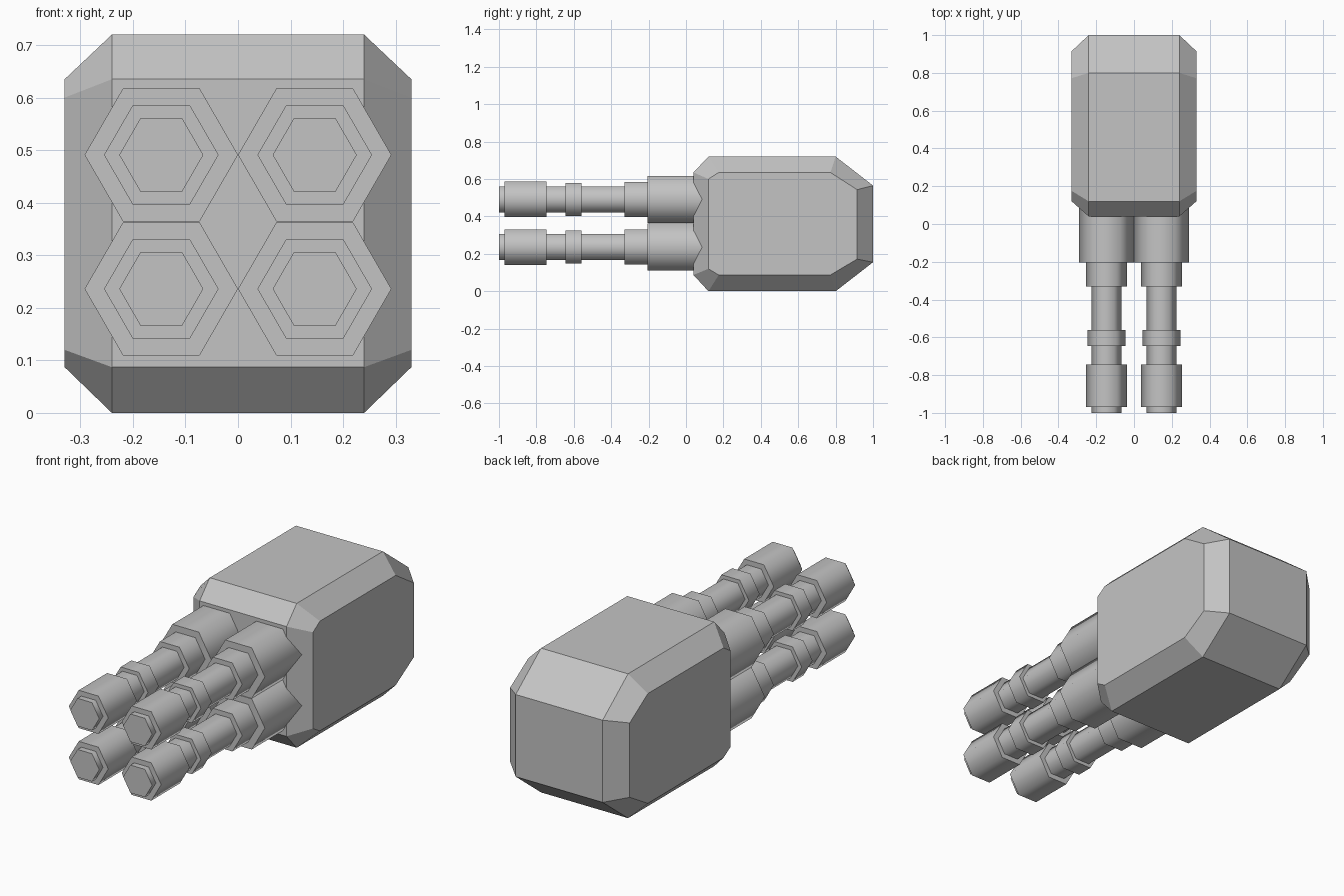
import bpy, bmesh, math

cube = bpy.data.objects.get("Cube")
if cube:
    bpy.data.objects.remove(cube, do_unlink=True)

# Single grey metal colour
grey = bpy.data.materials.new("grey_metal")
grey.use_nodes = True
colour = (0.55, 0.55, 0.55, 1.0)
grey.diffuse_color = colour
grey.node_tree.nodes["Principled BSDF"].inputs["Base Color"].default_value = colour


def loft(name, rings):
    """Skin a list of closed rings and cap both ends."""
    bm = bmesh.new()
    loops = [[bm.verts.new(p) for p in ring] for ring in rings]
    for a, b in zip(loops, loops[1:]):
        n = len(a)
        for i in range(n):
            j = (i + 1) % n
            bm.faces.new((a[i], a[j], b[j], b[i]))
    bm.faces.new(loops[0])
    bm.faces.new(loops[-1])
    bmesh.ops.recalc_face_normals(bm, faces=bm.faces)
    mesh = bpy.data.meshes.new(name)
    bm.to_mesh(mesh)
    bm.free()
    mesh.materials.append(grey)
    obj = bpy.data.objects.new(name, mesh)
    bpy.context.collection.objects.link(obj)
    return obj


# Chamfered housing: side profile (y, z), with a smaller profile on each flank
outer = [(0.12, 0.72), (0.80, 0.72), (1.0, 0.565), (1.0, 0.155),
         (0.80, 0.0), (0.12, 0.0), (0.04, 0.087), (0.04, 0.635)]
inner = [(0.175, 0.635), (0.772, 0.635), (0.915, 0.543), (0.915, 0.172),
         (0.772, 0.087), (0.175, 0.087), (0.12, 0.12), (0.12, 0.60)]
loft("housing", [[(x, y, z) for y, z in prof] for x, prof in
                 ((-0.33, inner), (-0.24, outer), (0.24, outer), (0.33, inner))])

# Stepped hexagonal barrels: sections as (front y, back y, radius)
sections = [(-1.0, -0.97, 0.08),      # muzzle tip
            (-0.97, -0.745, 0.109),   # muzzle sleeve
            (-0.745, -0.645, 0.08),   # shaft
            (-0.645, -0.56, 0.101),   # band
            (-0.56, -0.33, 0.08),     # shaft
            (-0.33, -0.205, 0.108),   # collar
            (-0.205, 0.2, 0.146)]     # root sleeve


def hexagon(x, y, z, r):
    return [(x + r * math.cos(math.radians(60 * i)), y,
             z + r * math.sin(math.radians(60 * i))) for i in range(6)]


for side, x in (("left", 0.146), ("right", -0.146)):
    for level, z in (("upper", 0.491), ("lower", 0.236)):
        rings = [hexagon(x, y, z, r) for y0, y1, r in sections for y in (y0, y1)]
        barrel = loft(f"{level}_{side}_barrel", rings)
        # Smooth around the tube, sharp at each step
        bpy.ops.object.select_all(action='DESELECT')
        barrel.select_set(True)
        bpy.context.view_layer.objects.active = barrel
        bpy.ops.object.shade_smooth_by_angle(angle=math.radians(70))
